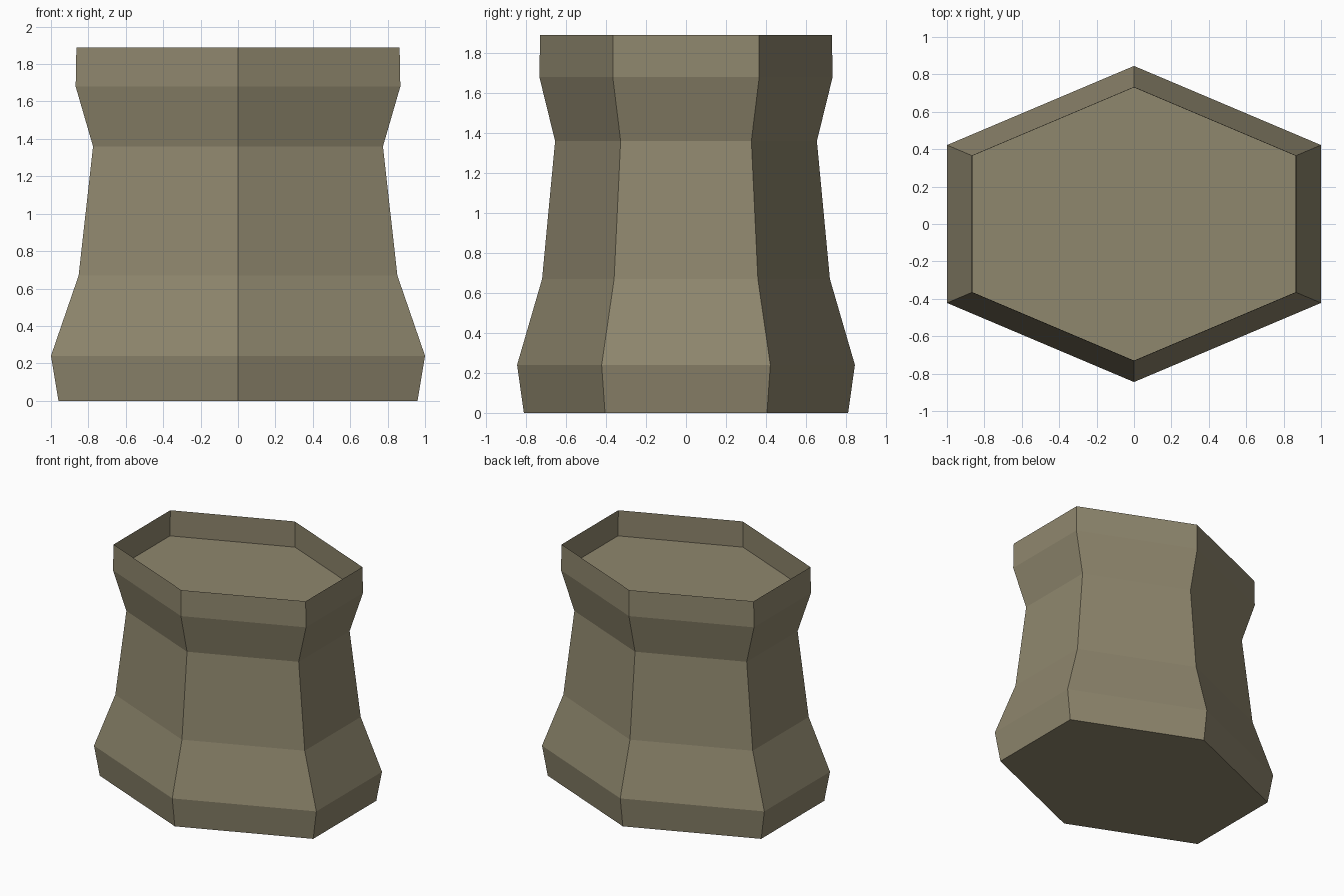
import bpy, bmesh

if "Cube" in bpy.data.objects:
    bpy.data.objects.remove(bpy.data.objects["Cube"])

# Single flat stone colour
stone = bpy.data.materials.new("olive stone")
stone.diffuse_color = (0.275, 0.242, 0.155, 1)
stone.use_nodes = True
stone.node_tree.nodes["Principled BSDF"].inputs["Base Color"].default_value = stone.diffuse_color

# Squashed hexagon plan at unit scale, and the (scale, height) profile
PLAN = [(0, -0.845), (1, -0.422), (1, 0.422), (0, 0.845), (-1, 0.422), (-1, -0.422)]
PROFILE = [(0.96, 0), (1.0, 0.24), (0.852, 0.67), (0.775, 1.36), (0.868, 1.68), (0.864, 1.89)]

bm = bmesh.new()
rings = [[bm.verts.new((x * s, y * s, z)) for x, y in PLAN] for s, z in PROFILE]

# Side walls, including the thin upright rim
for low, high in zip(rings, rings[1:]):
    for i in range(6):
        j = (i + 1) % 6
        bm.faces.new((low[i], low[j], high[j], high[i]))

# Underside and the sunken floor inside the rim
bm.faces.new(rings[0][::-1])
bm.faces.new(rings[4])

mesh = bpy.data.meshes.new("hexagonal_pedestal")
bm.to_mesh(mesh)
bm.free()
mesh.materials.append(stone)
pedestal = bpy.data.objects.new("hexagonal_pedestal", mesh)
bpy.context.collection.objects.link(pedestal)
